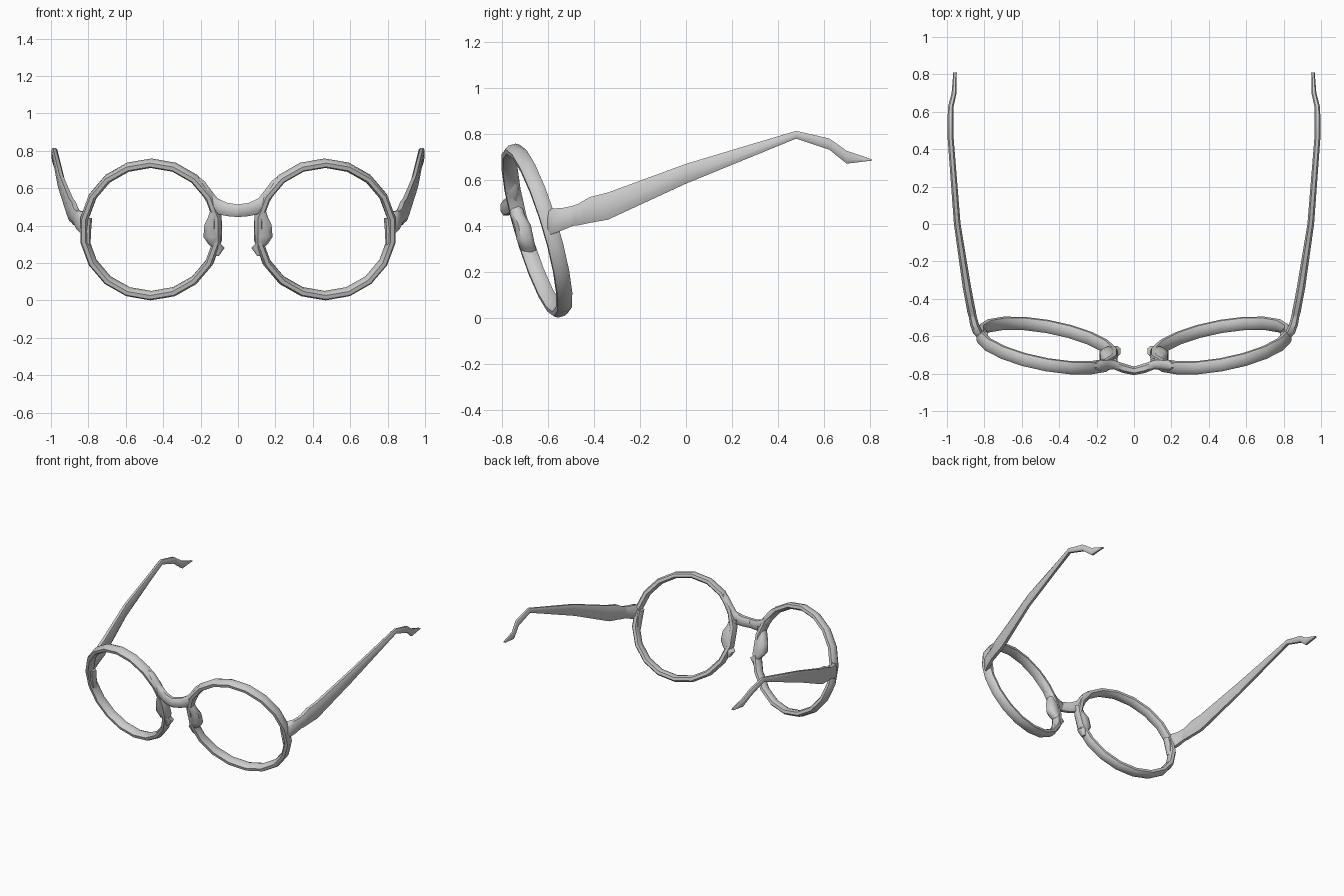
import bpy, bmesh, math
from mathutils import Vector

if "Cube" in bpy.data.objects:
    bpy.data.objects.remove(bpy.data.objects["Cube"])

grey = bpy.data.materials.new("frame grey")
grey.diffuse_color = (0.6, 0.6, 0.6, 1)
grey.use_nodes = True
grey.node_tree.nodes["Principled BSDF"].inputs["Base Color"].default_value = grey.diffuse_color

X, Y, Z = Vector((1, 0, 0)), Vector((0, 1, 0)), Vector((0, 0, 1))


def section(c, u, v, a, b, sides=8, power=0.8):
    """Rounded cross-section around c, half sizes a along u and b along v."""
    pts = []
    for i in range(sides):
        t = 2 * math.pi * (i + 0.5) / sides
        cu, sv = math.cos(t), math.sin(t)
        pts.append(Vector(c) + u * math.copysign(abs(cu) ** power, cu) * a
                   + v * math.copysign(abs(sv) ** power, sv) * b)
    return pts


def loft(name, sections, closed=False, angle=50):
    """Skin a row of sections and mirror the part to the other side."""
    bm = bmesh.new()
    rows = [[bm.verts.new(p) for p in s] for s in sections]
    n = len(rows[0])
    for i in range(len(rows) if closed else len(rows) - 1):
        r, s = rows[i], rows[(i + 1) % len(rows)]
        for j in range(n):
            k = (j + 1) % n
            bm.faces.new((r[j], r[k], s[k], s[j]))
    if not closed:
        bm.faces.new(rows[0])
        bm.faces.new(rows[-1])
    bmesh.ops.recalc_face_normals(bm, faces=bm.faces)
    me = bpy.data.meshes.new(name)
    bm.to_mesh(me)
    bm.free()
    me.materials.append(grey)
    ob = bpy.data.objects.new(name, me)
    bpy.context.collection.objects.link(ob)
    ob.modifiers.new("mirror", 'MIRROR')
    for o in bpy.context.selected_objects:
        o.select_set(False)
    bpy.context.view_layer.objects.active = ob
    ob.select_set(True)
    bpy.ops.object.shade_smooth_by_angle(angle=math.radians(angle))
    return ob


# Lens rims: tilted, wrapped rings
CX, CZ, RX, RZ = 0.465, 0.38, 0.36, 0.354
DX, DZ = 0.175, -0.29
normal = Vector((DX, -1, DZ)).normalized()
rim = []
for i in range(18):
    t = 2 * math.pi * i / 18 - math.pi / 2
    x, z = RX * math.cos(t), RZ * math.sin(t)
    c = Vector((CX + x, -0.65 + DX * x + DZ * z, CZ + z))
    out = Vector((x, DX * x + DZ * z, z)).normalized()
    rim.append(section(c, out, normal, 0.023, 0.036))
loft("lens_rim", rim, closed=True)

# Bridge: x, y, z, half depth, half height; the middle is the mirror plane
bridge = [(0, -0.785, 0.480, 0.024, 0.036), (0.06, -0.77, 0.487, 0.028, 0.038),
          (0.11, -0.752, 0.505, 0.026, 0.045), (0.145, -0.752, 0.540, 0.030, 0.055),
          (0.18, -0.757, 0.592, 0.030, 0.050), (0.21, -0.757, 0.635, 0.022, 0.028)]
b = loft("bridge", [section(p[:3], Y, Z, p[3], p[4]) for p in bridge])
# Open the bridge at the mirror plane so both halves join smoothly
bm = bmesh.new()
bm.from_mesh(b.data)
bmesh.ops.delete(bm, geom=[f for f in bm.faces if all(abs(v.co.x) < 1e-5 for v in f.verts)],
                 context='FACES_ONLY')
bm.to_mesh(b.data)
bm.free()

# Nose pads: x, y, z, half width, half depth
pads = [(0.115, -0.745, 0.50, 0.030, 0.028), (0.130, -0.735, 0.45, 0.030, 0.034),
        (0.138, -0.712, 0.405, 0.044, 0.038), (0.138, -0.70, 0.34, 0.050, 0.040),
        (0.128, -0.69, 0.305, 0.036, 0.036), (0.105, -0.68, 0.282, 0.036, 0.030),
        (0.112, -0.675, 0.238, 0.010, 0.018)]
loft("nose_pad", [section(p[:3], X, Y, p[3], p[4]) for p in pads])

# Hinge blocks joining the rims to the temples
hinge = [(0.812, -0.615, 0.405, 0.020, 0.045), (0.832, -0.585, 0.42, 0.030, 0.060),
         (0.852, -0.54, 0.43, 0.026, 0.052), (0.866, -0.48, 0.448, 0.022, 0.045)]
loft("hinge", [section(p[:3], X, Z, p[3], p[4]) for p in hinge])

# Small inner stops on the outer side of each rim
stop = [(0.800, -0.60, 0.44, 0.022, 0.028), (0.803, -0.59, 0.39, 0.020, 0.03),
        (0.800, -0.575, 0.30, 0.012, 0.02)]
loft("rim_stop", [section(p[:3], X, Y, p[3], p[4]) for p in stop])

# Temples: x, y, z, half width, half height
temple = [(0.860, -0.51, 0.442, 0.021, 0.042), (0.868, -0.47, 0.450, 0.025, 0.050),
          (0.878, -0.42, 0.470, 0.024, 0.060), (0.893, -0.34, 0.487, 0.024, 0.063),
          (0.945, 0.0, 0.628, 0.019, 0.046), (0.982, 0.48, 0.798, 0.017, 0.018),
          (0.980, 0.625, 0.757, 0.016, 0.026), (0.962, 0.70, 0.700, 0.014, 0.030),
          (0.957, 0.81, 0.688, 0.010, 0.003)]
loft("temple", [section(p[:3], X, Z, p[3], p[4]) for p in temple])
